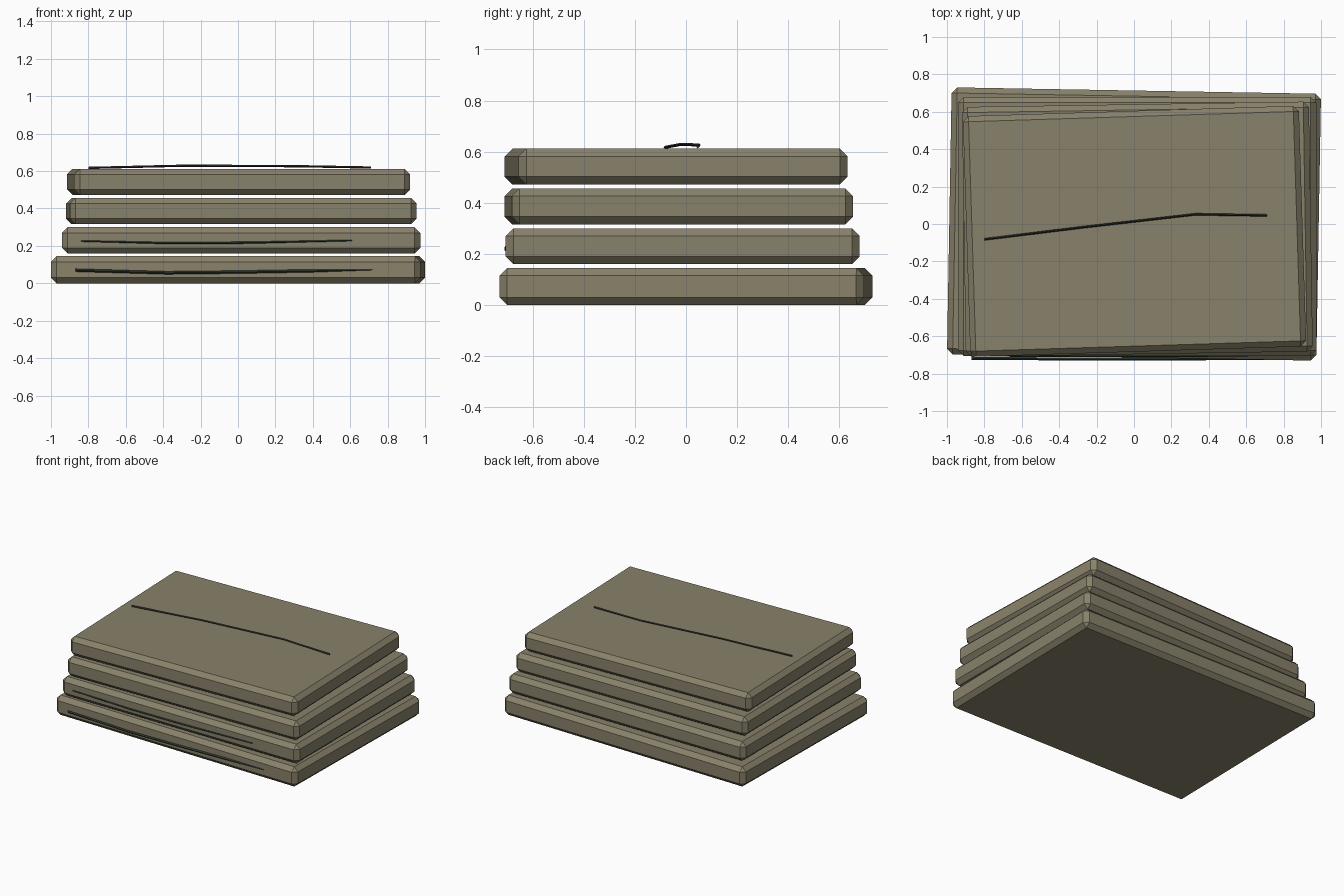
import bpy, bmesh, math
from mathutils import Vector

if "Cube" in bpy.data.objects:
    bpy.data.objects.remove(bpy.data.objects["Cube"])


def material(name, rgb):
    m = bpy.data.materials.new(name)
    m.diffuse_color = (*rgb, 1)
    m.use_nodes = True
    m.node_tree.nodes["Principled BSDF"].inputs["Base Color"].default_value = m.diffuse_color
    return m


stone = material("grey_brown_stone", (0.25, 0.224, 0.147))
dark = material("dark_crack", (0.035, 0.033, 0.026))
moss = material("dark_green_crack", (0.026, 0.045, 0.030))


def finish(bm, name, mat):
    bmesh.ops.recalc_face_normals(bm, faces=bm.faces)
    me = bpy.data.meshes.new(name)
    bm.to_mesh(me)
    bm.free()
    me.materials.append(mat)
    ob = bpy.data.objects.new(name, me)
    bpy.context.collection.objects.link(ob)
    return ob


# Chamfered slab, slightly turned
def slab(name, w, d, x, y, z0, z1, angle):
    bm = bmesh.new()
    bmesh.ops.create_cube(bm, size=1)
    bmesh.ops.scale(bm, vec=(w, d, z1 - z0), verts=bm.verts)
    bmesh.ops.bevel(bm, geom=bm.edges[:], offset=0.03, segments=1,
                    affect='EDGES', profile=0.5)
    ob = finish(bm, name, stone)
    ob.location = (x, y, (z0 + z1) / 2)
    ob.rotation_euler.z = math.radians(angle)


# Thin square-section strand following a few points
def strand(name, pts, r, mat):
    bm = bmesh.new()
    pts = [Vector(p) for p in pts]
    rings = []
    for p in pts:
        rings.append([bm.verts.new(p + Vector((0, r * math.cos(a), r * math.sin(a))))
                      for a in (math.pi * k / 2 for k in range(4))])
    for a, b in zip(rings, rings[1:]):
        for k in range(4):
            bm.faces.new((a[k], a[(k + 1) % 4], b[(k + 1) % 4], b[k]))
    bm.faces.new(rings[0])
    bm.faces.new(rings[-1])
    finish(bm, name, mat)


# Four stacked slabs, shrinking and twisting upwards
slab("slab_bottom", 1.975, 1.427, 0, 0, 0, 0.145, -1.0)
slab("slab_lower", 1.915, 1.385, 0.017, -0.013, 0.16, 0.30, 0.0)
slab("slab_upper", 1.855, 1.336, 0.018, -0.028, 0.316, 0.456, 0.9)
slab("slab_top", 1.797, 1.287, 0.003, -0.039, 0.472, 0.612, 1.8)

# Cracks on the two lower front faces and the top
strand("front_crack_bottom", [(-0.87, -0.719, 0.070), (-0.38, -0.721, 0.056),
                              (0.0, -0.721, 0.060), (0.72, -0.72, 0.072)], 0.008, moss)
strand("front_crack_lower", [(-0.84, -0.703, 0.226), (-0.38, -0.705, 0.215),
                             (0.05, -0.705, 0.217), (0.61, -0.703, 0.229)], 0.006, moss)
strand("top_crack", [(-0.80, -0.082, 0.617), (-0.28, -0.018, 0.629),
                     (0.33, 0.052, 0.626), (0.71, 0.046, 0.619)], 0.006, dark)
